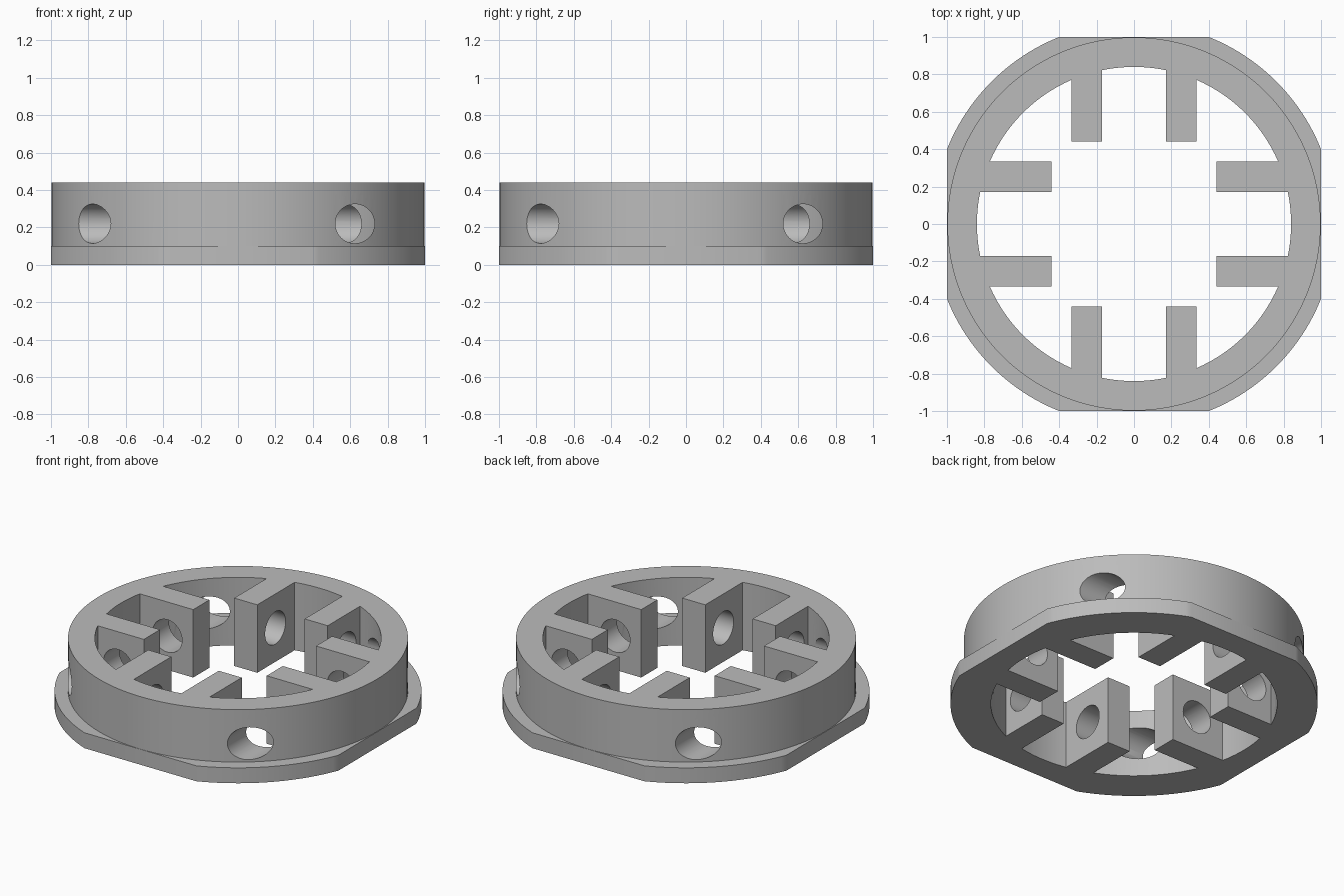
import bpy, bmesh
from math import sin, cos, asin, pi
from mathutils import Matrix, Vector

if "Cube" in bpy.data.objects:
    bpy.data.objects.remove(bpy.data.objects["Cube"])

HEIGHT, FLANGE_H = 0.44, 0.1
OUTER_R, INNER_R, FLANGE_R = 0.998, 0.84, 1.077
TAB_NEAR, TAB_FAR, TAB_TIP = 0.17, 0.335, 0.44
BORE_R, BORE_OFFSET, BORE_Z = 0.105, 0.625, 0.22

grey = bpy.data.materials.new("plain grey")
grey.use_nodes = True
grey.diffuse_color = (0.5, 0.5, 0.5, 1)
grey.node_tree.nodes["Principled BSDF"].inputs["Base Color"].default_value = (0.5, 0.5, 0.5, 1)


def arc(radius, start, end, steps):
    angles = [start + (end - start) * i / steps for i in range(steps + 1)]
    return [(radius * cos(a), radius * sin(a)) for a in angles]


def four_times(points):
    """Repeat a quarter outline around z."""
    outline = []
    for quarter in range(4):
        turn = Matrix.Rotation(quarter * pi / 2, 2)
        outline += [turn @ Vector(p) for p in points]
    return outline


def make_object(name, bm):
    mesh = bpy.data.meshes.new(name)
    bmesh.ops.recalc_face_normals(bm, faces=bm.faces)
    bm.to_mesh(mesh)
    bm.free()
    obj = bpy.data.objects.new(name, mesh)
    obj.data.materials.append(grey)
    bpy.context.collection.objects.link(obj)
    return obj


def prism(name, outline, low, high):
    bm = bmesh.new()
    face = bm.faces.new([bm.verts.new((p[0], p[1], low)) for p in outline])
    top = bmesh.ops.extrude_face_region(bm, geom=[face])["geom"]
    bmesh.ops.translate(bm, vec=(0, 0, high - low),
                        verts=[v for v in top if isinstance(v, bmesh.types.BMVert)])
    return make_object(name, bm)


def combine(target, tool, operation):
    bpy.context.view_layer.objects.active = target
    mod = target.modifiers.new(operation.lower(), "BOOLEAN")
    mod.object, mod.operation, mod.solver = tool, operation, "EXACT"
    bpy.ops.object.modifier_apply(modifier=mod.name)
    bpy.data.objects.remove(tool)


# Base flange with four flat sides, and the round wall standing on it
corner = asin(0.4 / FLANGE_R)
body = prism("slotted_ring", four_times(arc(FLANGE_R, corner, pi / 2 - corner, 24)), 0, FLANGE_H)
wall = prism("wall", arc(OUTER_R, 0, 2 * pi, 128)[:-1], FLANGE_H / 2, HEIGHT)
combine(body, wall, "UNION")

# Central opening, leaving a pair of inward tabs on each side
near, far = asin(TAB_NEAR / INNER_R), asin(TAB_FAR / INNER_R)
quarter = arc(INNER_R, -pi / 4, -far, 10)
quarter += [(TAB_TIP, -TAB_FAR), (TAB_TIP, -TAB_NEAR)]
quarter += arc(INNER_R, -near, near, 10)
quarter += [(TAB_TIP, TAB_NEAR), (TAB_TIP, TAB_FAR)]
quarter += arc(INNER_R, far, pi / 4, 10)[:-1]
combine(body, prism("opening", four_times(quarter), -0.2, HEIGHT + 0.2), "DIFFERENCE")

# Bores entering through the wall and crossing one pair of tabs each
bore_start, bore_end = -1.2, 0.38
for side in range(4):
    bm = bmesh.new()
    place = (Matrix.Rotation(side * pi / 2, 4, "Z")
             @ Matrix.Translation((BORE_OFFSET, (bore_start + bore_end) / 2, BORE_Z))
             @ Matrix.Rotation(pi / 2, 4, "X"))
    bmesh.ops.create_cone(bm, cap_ends=True, segments=48, radius1=BORE_R, radius2=BORE_R,
                          depth=bore_end - bore_start, matrix=place)
    combine(body, make_object("bore", bm), "DIFFERENCE")

# Smooth curved walls, crisp edges
bpy.ops.object.select_all(action="DESELECT")
body.select_set(True)
bpy.context.view_layer.objects.active = body
bpy.ops.object.shade_smooth_by_angle(angle=pi / 6)
